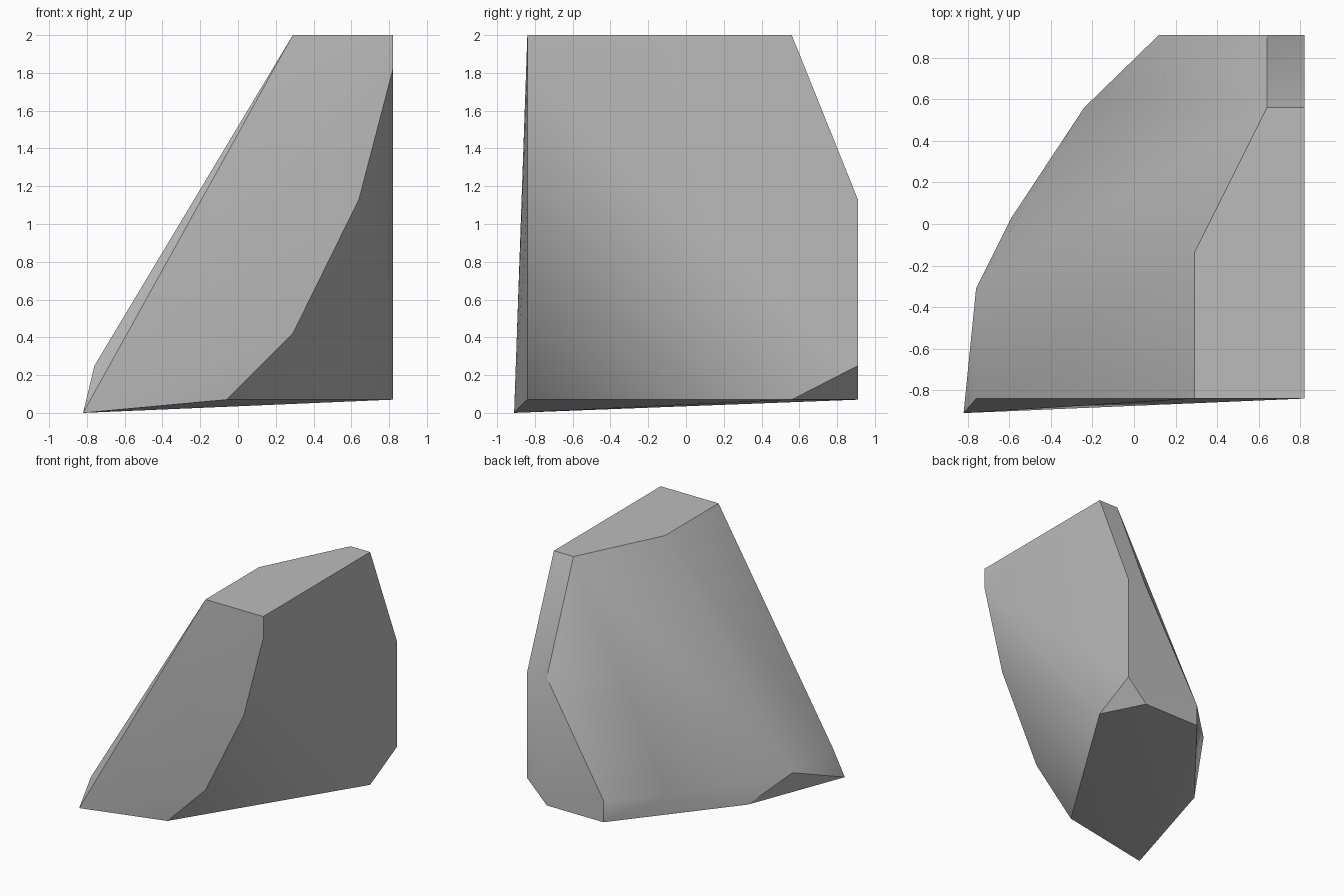
import bpy
import bmesh
import math

cube = bpy.data.objects.get("Cube")
if cube:
    bpy.data.objects.remove(cube, do_unlink=True)

# Main planes of the boulder
RIGHT, FRONT, BACK = 0.82, -0.84, 0.91
GROUND, FOOT, SHOULDER, TOP = 0.07, 0.25, 1.13, 2.0


def level(z, *outline):
    """Corners that share one height."""
    return [(x, y, z) for x, y in outline]


corners = []
# Flat top
corners += level(TOP, (0.29, FRONT), (RIGHT, FRONT), (RIGHT, 0.56),
                 (0.64, 0.56), (0.29, -0.14))
# Sloped back shoulder
corners += level(SHOULDER, (RIGHT, BACK), (0.64, BACK))
# Curved edge of the front face
corners += [(x, FRONT, z) for x, z in ((RIGHT, 1.82), (0.64, SHOULDER), (0.29, 0.42))]
# Foot of the sloping side
corners += level(FOOT, (RIGHT, BACK), (0.12, BACK), (-0.24, 0.56),
                 (-0.76, -0.31), (-0.76, FRONT))
# Underside and the pointed toe
corners += level(GROUND, (RIGHT, 0.56), (0.64, BACK), (0.12, BACK),
                 (-0.59, 0.03), (-0.06, FRONT))
corners += level(0.0, (-0.82, -0.91))

# Wrap the corners in a convex stone and merge coplanar faces
bm = bmesh.new()
for corner in corners:
    bm.verts.new(corner)
bmesh.ops.convex_hull(bm, input=bm.verts[:])
bmesh.ops.dissolve_limit(bm, angle_limit=math.radians(0.5),
                         verts=bm.verts[:], edges=bm.edges[:])
bmesh.ops.recalc_face_normals(bm, faces=bm.faces[:])
mesh = bpy.data.meshes.new("boulder")
bm.to_mesh(mesh)
bm.free()
boulder = bpy.data.objects.new("boulder", mesh)
bpy.context.collection.objects.link(boulder)

# Stone colour
stone = bpy.data.materials.new("stone grey")
stone.use_nodes = True
grey = (0.5, 0.5, 0.5, 1.0)
stone.diffuse_color = grey
stone.node_tree.nodes["Principled BSDF"].inputs["Base Color"].default_value = grey
mesh.materials.append(stone)

# Soft bends, sharp cut edges
bpy.ops.object.select_all(action="DESELECT")
boulder.select_set(True)
bpy.context.view_layer.objects.active = boulder
bpy.ops.object.shade_smooth_by_angle(angle=math.radians(30))
